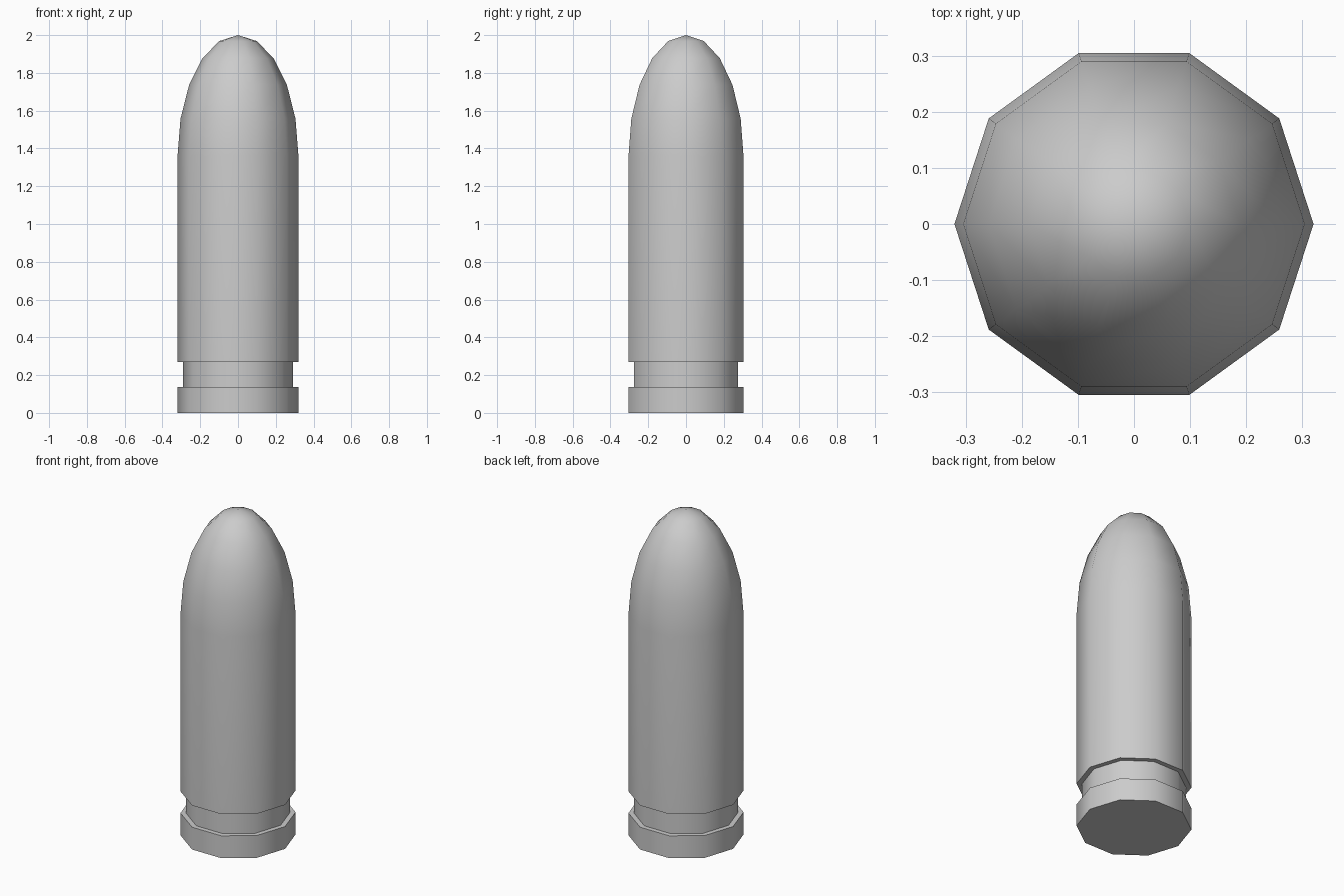
import bpy, bmesh
from math import sin, cos, pi, radians

if "Cube" in bpy.data.objects:
    bpy.data.objects.remove(bpy.data.objects["Cube"])

SIDES = 10
R, GROOVE_R = 0.32, 0.29
SHOULDER, DOME_H = 1.36, 0.64

# Profile (radius, height): rim, groove, straight casing, then elliptical nose
profile = [(R, 0), (R, 0.137), (GROOVE_R, 0.137), (GROOVE_R, 0.27), (R, 0.27), (R, SHOULDER)]
profile += [(R * cos(i * pi / 10), SHOULDER + DOME_H * sin(i * pi / 10)) for i in range(1, 5)]

bm = bmesh.new()
rings = [[bm.verts.new((r * cos(2 * pi * k / SIDES), r * sin(2 * pi * k / SIDES), z))
          for k in range(SIDES)] for r, z in profile]

# Walls between neighbouring rings
for low, high in zip(rings, rings[1:]):
    for k in range(SIDES):
        n = (k + 1) % SIDES
        bm.faces.new((low[k], low[n], high[n], high[k]))

# Flat base and pointed tip
bm.faces.new(rings[0][::-1])
tip = bm.verts.new((0, 0, SHOULDER + DOME_H))
for k in range(SIDES):
    bm.faces.new((rings[-1][k], rings[-1][(k + 1) % SIDES], tip))

mesh = bpy.data.meshes.new("shell")
bm.to_mesh(mesh)
bm.free()
shell = bpy.data.objects.new("shell", mesh)
bpy.context.collection.objects.link(shell)

# Smooth sides and nose, crisp groove and base edges
bpy.context.view_layer.objects.active = shell
shell.select_set(True)
bpy.ops.object.shade_smooth_by_angle(angle=radians(50))
